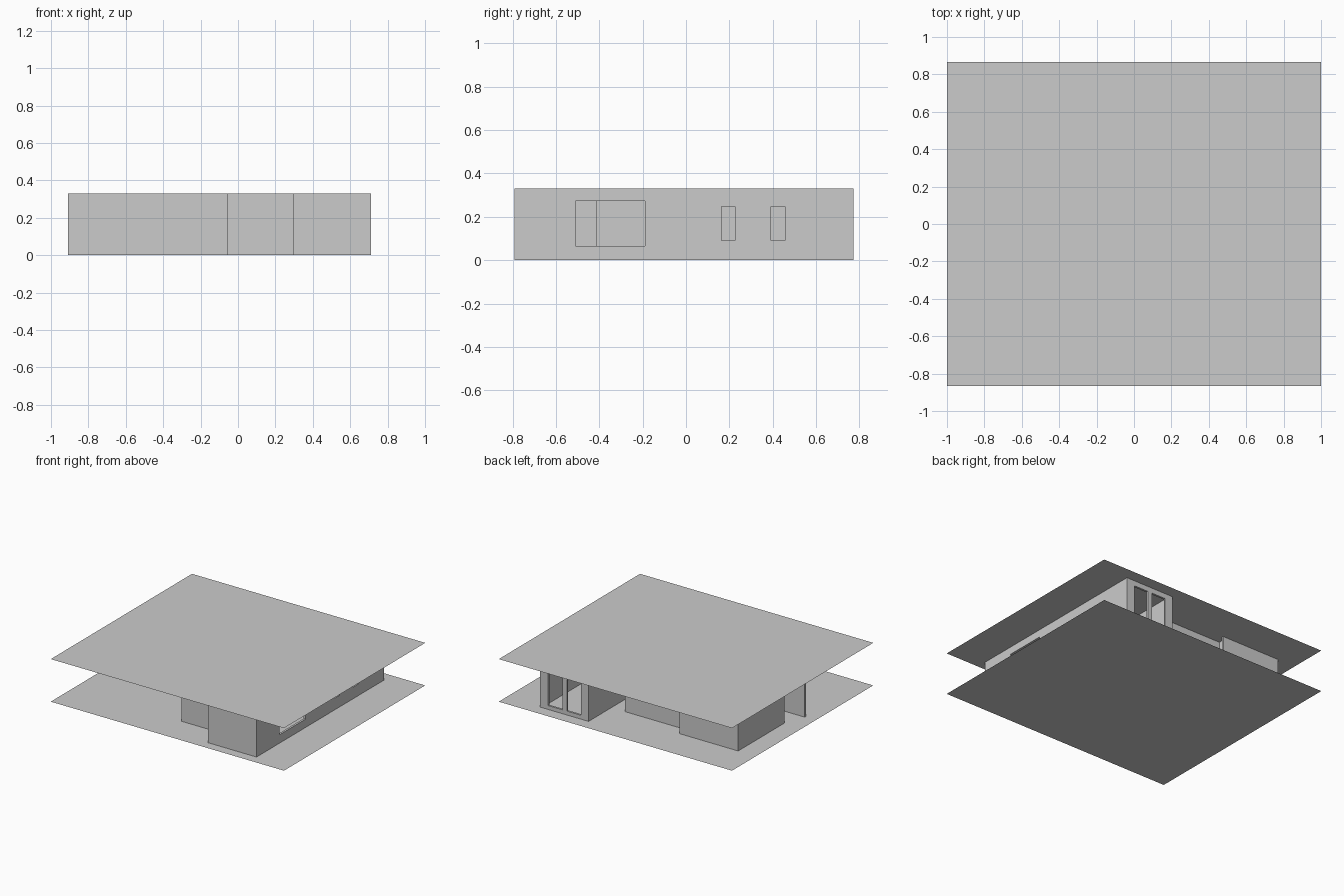
import bpy

if "Cube" in bpy.data.objects:
    bpy.data.objects.remove(bpy.data.objects["Cube"])

H = 0.33      # wall height
T = 0.016     # wall thickness


def box(name, x0, x1, y0, y1, z0, z1):
    bpy.ops.mesh.primitive_cube_add(
        size=1, location=((x0 + x1) / 2, (y0 + y1) / 2, (z0 + z1) / 2))
    ob = bpy.context.object
    ob.name = name
    ob.scale = (x1 - x0, y1 - y0, z1 - z0)
    bpy.ops.object.transform_apply(location=False, rotation=False, scale=True)
    return ob


def sheet(name, z):
    bpy.ops.mesh.primitive_plane_add(size=1, location=(0, 0, z))
    ob = bpy.context.object
    ob.name = name
    ob.scale = (2, 1.73, 1)
    bpy.ops.object.transform_apply(location=False, rotation=False, scale=True)
    return ob


def wall_x(name, y, x0, x1):
    """Wall running along x, centred on y."""
    return box(name, x0, x1, y - T / 2, y + T / 2, 0, H)


def wall_y(name, x, y0, y1):
    """Wall running along y, centred on x."""
    return box(name, x - T / 2, x + T / 2, y0, y1, 0, H)


def cut(wall, *bounds):
    c = box(wall.name + "_cutter", *bounds)
    c.hide_render = True
    c.display_type = 'WIRE'
    m = wall.modifiers.new("opening", 'BOOLEAN')
    m.operation = 'DIFFERENCE'
    m.solver = 'EXACT'
    m.object = c


# Floor and ceiling sheets
sheet("floor", 0)
sheet("ceiling", H)

# Long wing on the right: outer walls with windows
right = wall_y("right_wall", 0.704, -0.79, 0.756)
for y0, y1, z0, z1 in ((-0.51, -0.19, 0.065, 0.272),
                       (0.163, 0.226, 0.09, 0.248),
                       (0.393, 0.457, 0.09, 0.248)):
    cut(right, 0.6, 0.8, y0, y1, z0, z1)
back = wall_x("back_wall", 0.764, 0.295, 0.712)
for x0, x1 in ((0.36, 0.482), (0.52, 0.642)):
    cut(back, x0, x1, 0.7, 0.83, 0.03, 0.29)
wall_x("wing_front_wall", -0.782, 0.295, 0.70)
wall_y("wing_back_left_wall", 0.303, 0.01, 0.76)
wall_y("wing_front_left_wall", 0.303, -0.79, -0.41)
wall_x("wing_stub_wall", 0.018, 0.555, 0.70)

# Entrance
wall_x("entrance_front_wall", -0.597, -0.06, 0.30)
wall_y("entrance_left_wall", -0.052, -0.605, -0.16)

# Corridor
wall_x("corridor_front_wall", -0.165, -0.908, 0.182)
wall_y("corridor_end_wall", -0.65, -0.165, 0.015)

# Middle rooms
wall_x("middle_front_wall", 0.02, -0.075, 0.303)
wall_y("middle_right_wall", 0.172, 0.02, 0.492)
wall_x("middle_back_wall", 0.484, -0.38, 0.18)
wall_x("middle_divider_wall", 0.19, -0.38, -0.06)

# Left room
wall_x("left_room_front_wall", 0.015, -0.848, -0.375)
wall_y("left_room_left_wall", -0.84, 0.015, 0.565)
wall_x("left_room_back_wall", 0.564, -0.848, -0.343)
wall_y("left_room_right_wall", -0.382, 0.015, 0.565)
